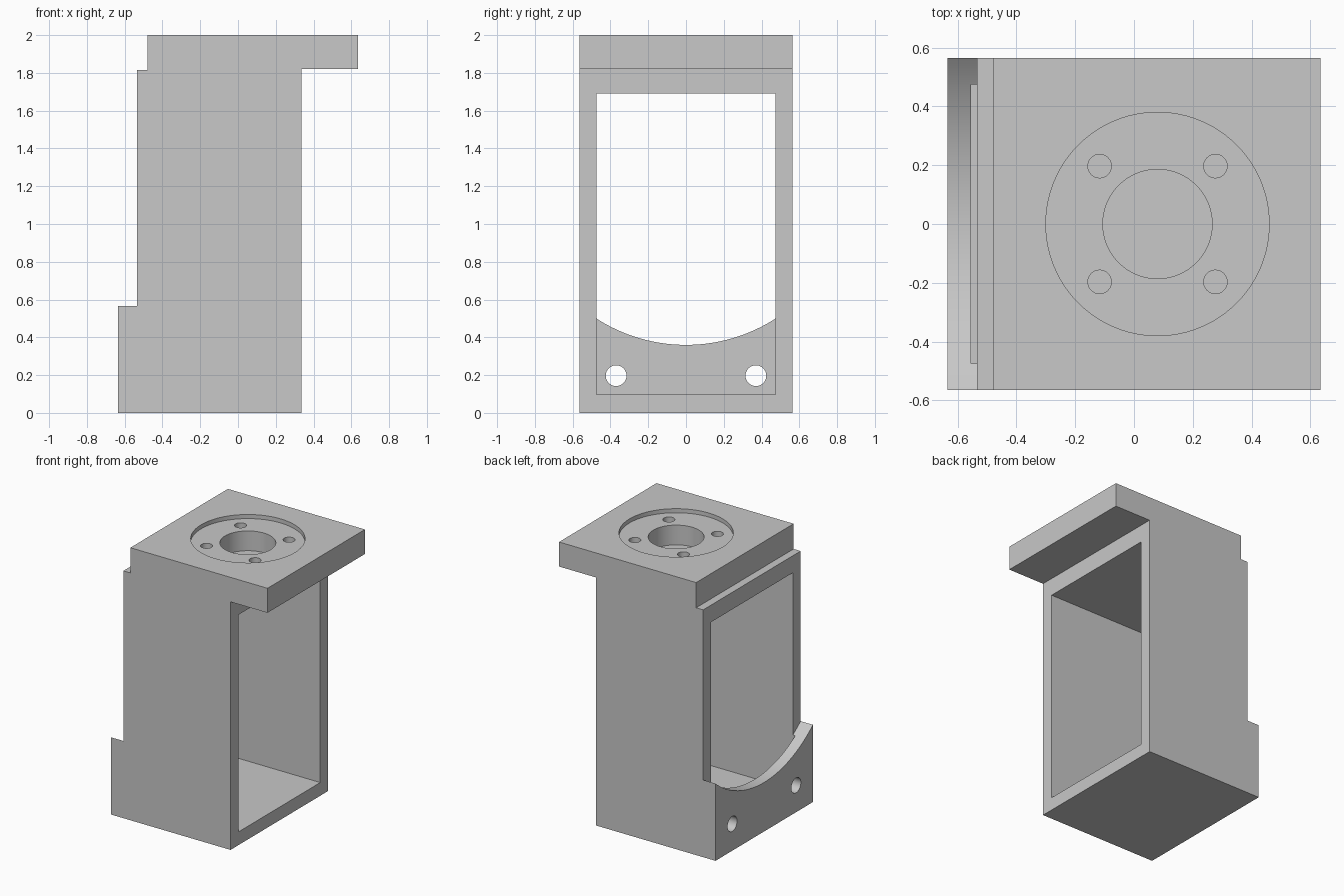
import bpy, bmesh
from math import cos, sin, tau, radians

cube = bpy.data.objects.get("Cube")
if cube:
    bpy.data.objects.remove(cube, do_unlink=True)


def prism(name, points, axis, low, high):
    """Extrude a closed 2D outline along the x, y or z axis."""
    place = {"x": lambda a, b, t: (t, a, b),
             "y": lambda a, b, t: (a, t, b),
             "z": lambda a, b, t: (a, b, t)}[axis]
    bm = bmesh.new()
    lower = [bm.verts.new(place(a, b, low)) for a, b in points]
    upper = [bm.verts.new(place(a, b, high)) for a, b in points]
    bm.faces.new(lower)
    bm.faces.new(upper)
    for i in range(len(points)):
        j = (i + 1) % len(points)
        bm.faces.new((lower[i], lower[j], upper[j], upper[i]))
    bmesh.ops.recalc_face_normals(bm, faces=bm.faces)
    mesh = bpy.data.meshes.new(name)
    bm.to_mesh(mesh)
    bm.free()
    obj = bpy.data.objects.new(name, mesh)
    bpy.context.collection.objects.link(obj)
    return obj


def circle(a, b, radius, sides=64):
    return [(a + radius * cos(tau * i / sides), b + radius * sin(tau * i / sides))
            for i in range(sides)]


def rectangle(a0, a1, b0, b1):
    return [(a0, b0), (a1, b0), (a1, b1), (a0, b1)]


def cut(target, cutter):
    """Subtract the cutter from the target and discard it."""
    cutter.hide_render = True
    mod = target.modifiers.new("cut", "BOOLEAN")
    mod.operation = "DIFFERENCE"
    mod.solver = "EXACT"
    mod.object = cutter
    bpy.context.view_layer.objects.active = target
    bpy.ops.object.modifier_apply(modifier=mod.name)
    bpy.data.objects.remove(cutter, do_unlink=True)


# Main block: side outline with the mounting foot and the overhanging top flange
HALF = 0.565
outline = [(-0.635, 0), (0.335, 0), (0.335, 1.82), (0.635, 1.82), (0.635, 2),
           (-0.478, 2), (-0.478, 1.815), (-0.535, 1.815), (-0.535, 0.6), (-0.635, 0.6)]
body = prism("bracket_housing", outline, "y", -HALF, HALF)

# Curved scoop along the top of the mounting foot
cut(body, prism("scoop_cutter", circle(0, 1.236, 0.876, 160), "x", -0.8, -0.535))

# Open cavity through the housing, leaving the foot plate standing
cut(body, prism("cavity_cutter", rectangle(-0.475, 0.475, 0.097, 1.69), "x", -0.555, 0.5))

# Bolt holes in the foot plate
for side in (-1, 1):
    cut(body, prism("foot_hole_cutter", circle(side * 0.37, 0.197, 0.055, 48), "x", -0.8, -0.5))

# Round recess in the top, with a central bore and four screw holes
CENTRE = 0.08
cut(body, prism("recess_cutter", circle(CENTRE, 0, 0.38, 96), "z", 1.97, 2.1))
cut(body, prism("bore_cutter", circle(CENTRE, 0, 0.186), "z", 1.825, 2.1))
for sx in (-1, 1):
    for sy in (-1, 1):
        spot = circle(CENTRE + sx * 0.197, sy * 0.197, 0.04, 32)
        cut(body, prism("screw_hole_cutter", spot, "z", 1.825, 2.1))

# Plain grey finish
grey = bpy.data.materials.new("plain_grey")
grey.use_nodes = True
colour = (0.58, 0.58, 0.58, 1)
grey.diffuse_color = colour
grey.node_tree.nodes["Principled BSDF"].inputs["Base Color"].default_value = colour
body.data.materials.clear()
body.data.materials.append(grey)
for face in body.data.polygons:
    face.material_index = 0

# Smooth round walls, crisp edges
bpy.ops.object.select_all(action="DESELECT")
body.select_set(True)
bpy.context.view_layer.objects.active = body
bpy.ops.object.shade_smooth_by_angle(angle=radians(30))
